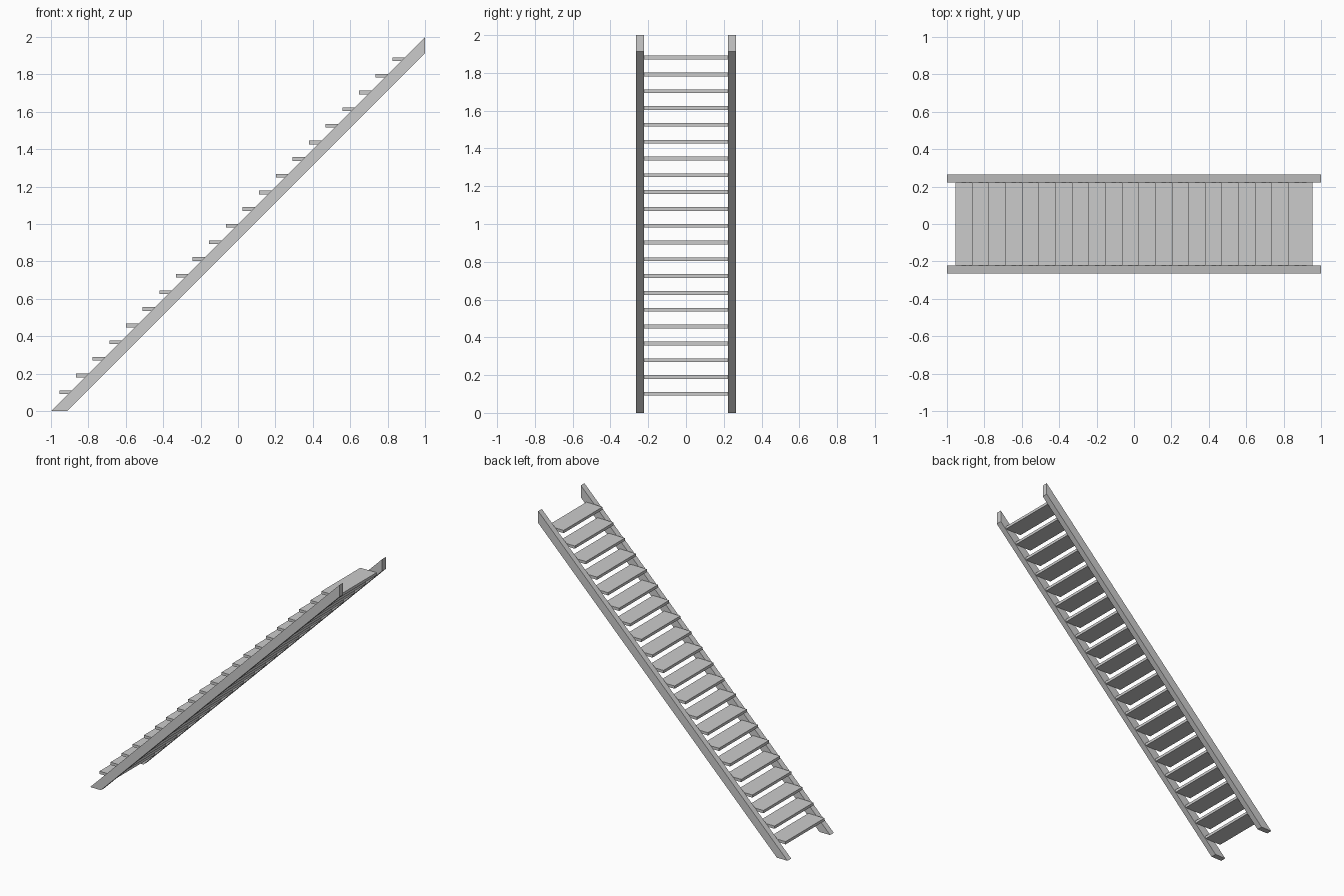
import bpy

if "Cube" in bpy.data.objects:
    bpy.data.objects.remove(bpy.data.objects["Cube"])


def prism(name, profile, y0, y1):
    """Extrude an (x, z) profile, listed counter-clockwise seen from the front, along y."""
    n = len(profile)
    verts = [(x, y, z) for y in (y0, y1) for x, z in profile]
    faces = [tuple(range(n)), tuple(range(2 * n - 1, n - 1, -1))]
    faces += [(i, i + n, (i + 1) % n + n, (i + 1) % n) for i in range(n)]
    mesh = bpy.data.meshes.new(name)
    mesh.from_pydata(verts, [], faces)
    obj = bpy.data.objects.new(name, mesh)
    bpy.context.collection.objects.link(obj)
    return obj


INNER, OUTER = 0.223, 0.265

# Sloped side stringers, cut level at the floor and plumb at the top
stringer = [(-1, 0), (-0.914, 0), (1, 1.914), (1, 2)]
prism("stringer_front", stringer, -OUTER, -INNER)
prism("stringer_back", stringer, INNER, OUTER)

# Evenly spaced flat treads between the stringers
COUNT, STEP, DEPTH, THICK = 21, 0.089, 0.13, 0.02
for i in range(COUNT):
    x, z = -0.955 + i * STEP, 0.091 + i * STEP
    prism(f"tread_{i + 1:02d}",
          [(x, z), (x + DEPTH, z), (x + DEPTH, z + THICK), (x, z + THICK)],
          -INNER, INNER)
